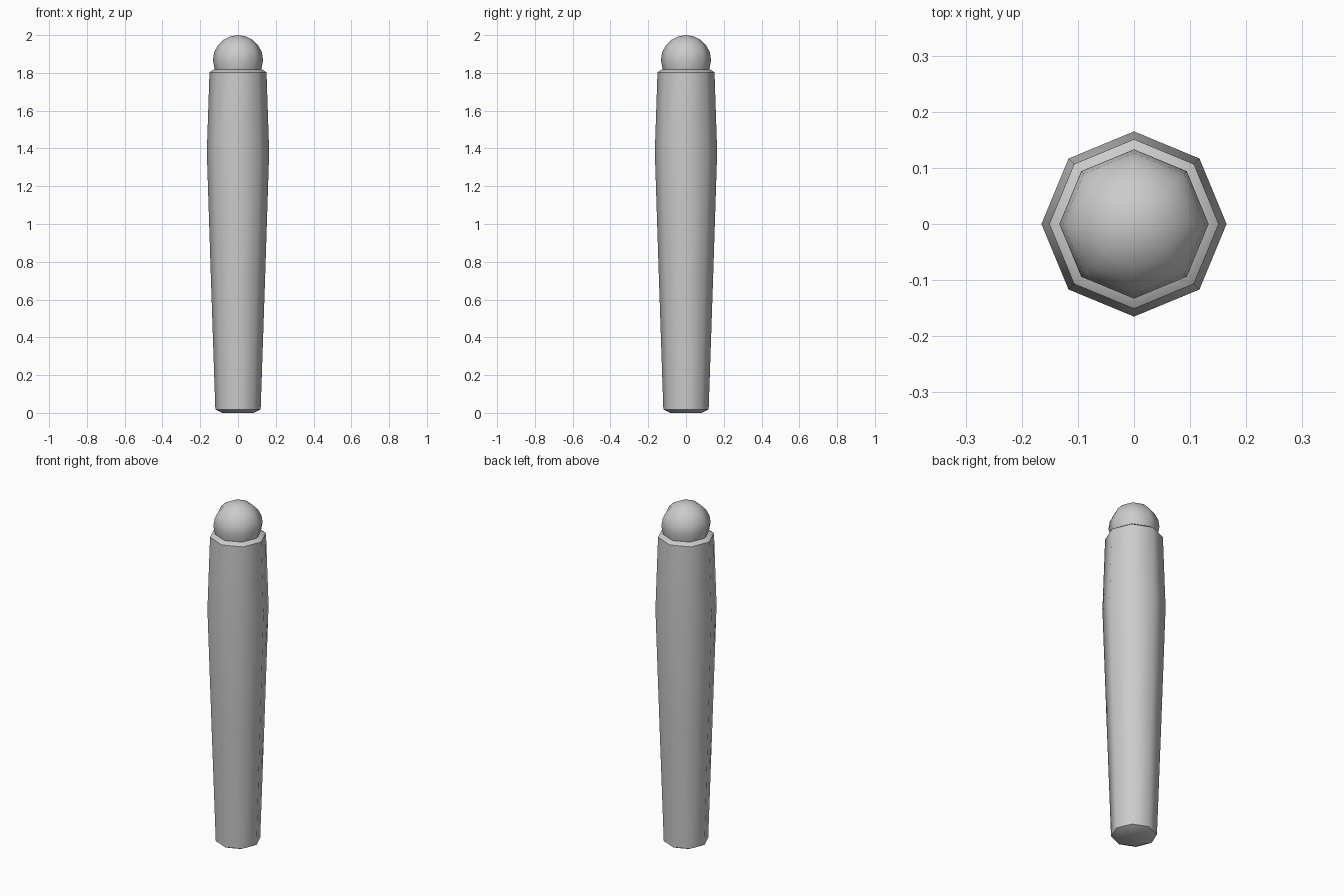
import bpy, bmesh
from math import sin, cos, pi, radians

if "Cube" in bpy.data.objects:
    bpy.data.objects.remove(bpy.data.objects["Cube"])

SIDES = 8

def lathe(name, profile, angle):
    """Revolve (radius, z) points into an eight-sided solid; radius 0 makes a pole."""
    bm = bmesh.new()
    rings = []
    for r, z in profile:
        if r == 0:
            rings.append([bm.verts.new((0, 0, z))] * SIDES)
        else:
            rings.append([bm.verts.new((r * cos(2 * pi * i / SIDES), r * sin(2 * pi * i / SIDES), z))
                          for i in range(SIDES)])
    for low, high in zip(rings, rings[1:]):
        for i in range(SIDES):
            j = (i + 1) % SIDES
            bm.faces.new(dict.fromkeys((low[i], low[j], high[j], high[i])))
    for ring in (rings[0], rings[-1]):
        if ring[0] != ring[1]:
            bm.faces.new(ring)
    bmesh.ops.recalc_face_normals(bm, faces=bm.faces)
    mesh = bpy.data.meshes.new(name)
    bm.to_mesh(mesh)
    bm.free()
    obj = bpy.data.objects.new(name, mesh)
    bpy.context.collection.objects.link(obj)
    bpy.ops.object.select_all(action='DESELECT')
    obj.select_set(True)
    bpy.context.view_layer.objects.active = obj
    bpy.ops.object.shade_smooth_by_angle(angle=radians(angle))
    return obj

# Tapered shaft with chamfered foot and shoulder
lathe("shaft", [(0.083, 0), (0.12, 0.018), (0.143, 0.7), (0.165, 1.38),
                (0.151, 1.803), (0.128, 1.818)], 50)

# Rounded knob on top
R, CZ = 0.133, 1.867
arc = [(R * cos(radians(a)), CZ + R * sin(radians(a))) for a in (-22, 0, 18, 36, 54, 72)]
lathe("knob", [(0.122, 1.812)] + arc + [(0, 2.0)], 50)
